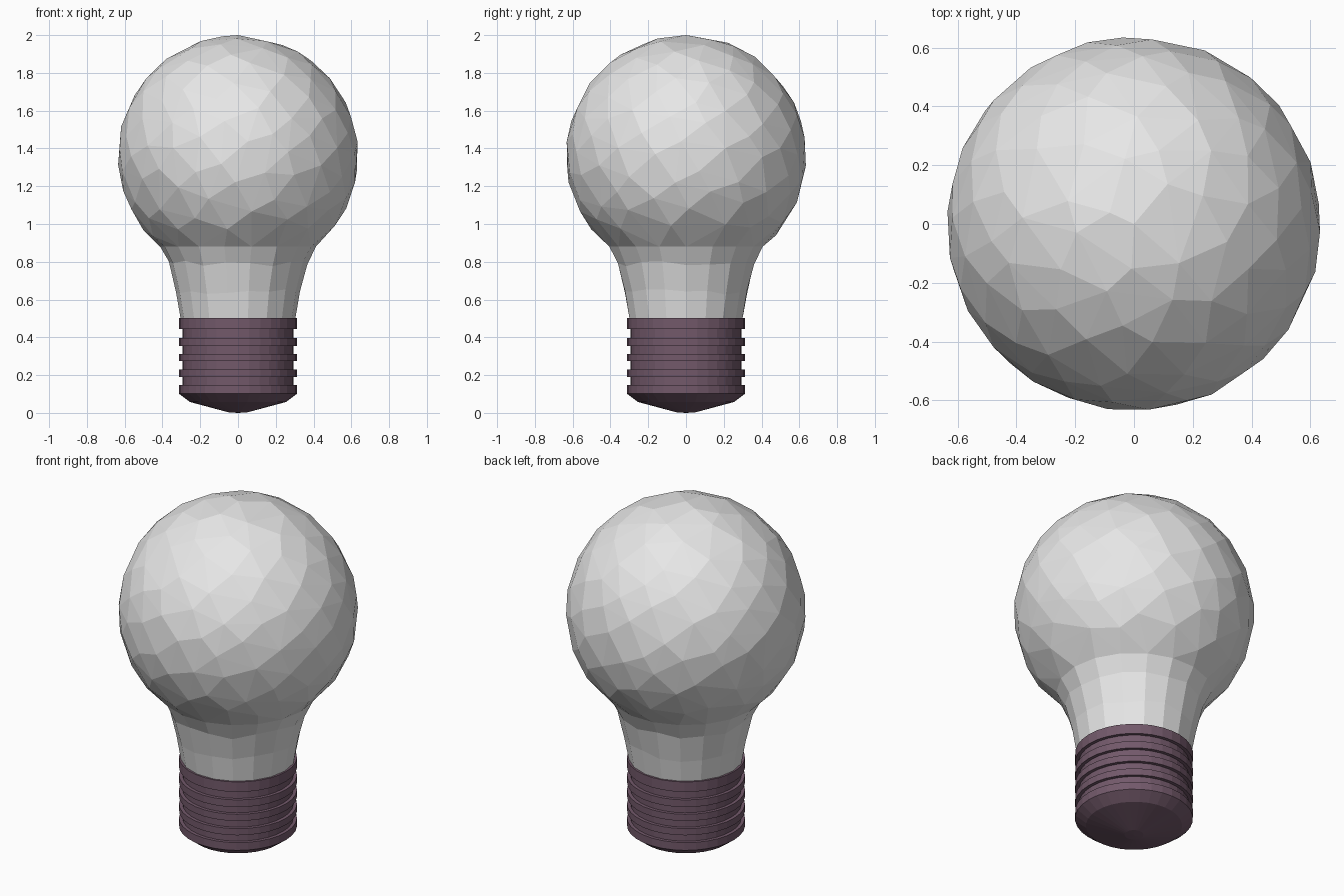
import bpy, bmesh, math, random
from mathutils import Vector

if "Cube" in bpy.data.objects:
    bpy.data.objects.remove(bpy.data.objects["Cube"])

random.seed(4)


def material(name, rgb):
    m = bpy.data.materials.new(name)
    m.diffuse_color = (*rgb, 1)
    m.use_nodes = True
    m.node_tree.nodes["Principled BSDF"].inputs["Base Color"].default_value = m.diffuse_color
    return m


glass = material("pale_grey_glass", (0.8, 0.8, 0.8))
metal = material("plum_metal", (0.17, 0.10, 0.145))


def finish(bm, name, mat):
    bmesh.ops.recalc_face_normals(bm, faces=bm.faces[:])
    me = bpy.data.meshes.new(name)
    bm.to_mesh(me)
    bm.free()
    me.materials.append(mat)
    ob = bpy.data.objects.new(name, me)
    bpy.context.collection.objects.link(ob)
    return ob


def lathe(name, profile, sides, mat, jitter=0.0):
    """Spin (radius, z) points round z; radius 0 closes to a point."""
    bm = bmesh.new()
    rings = []
    for i, (r, z) in enumerate(profile):
        if r == 0:
            rings.append([bm.verts.new((0, 0, z))] * sides)
            continue
        inner = 0 < i < len(profile) - 1
        ring = []
        for k in range(sides):
            a = math.tau * k / sides
            dz = random.uniform(-jitter, jitter) if inner else 0
            ring.append(bm.verts.new((r * math.cos(a), r * math.sin(a), z + dz)))
        rings.append(ring)
    for lo, hi in zip(rings, rings[1:]):
        for k in range(sides):
            n = (k + 1) % sides
            quad = [lo[k], lo[n], hi[n], hi[k]]
            bm.faces.new(list(dict.fromkeys(quad)))
    return finish(bm, name, mat)


# Faceted globe: hull of irregular points on a sphere, open where it meets the neck
R, CZ, NECK_Z, NECK_R, SIDES = 0.638, 1.362, 0.88, 0.412, 18
bm = bmesh.new()
COUNT = 200
for i in range(COUNT):
    z = 1 - 2 * i / (COUNT - 1)
    a = i * math.pi * (3 - math.sqrt(5))
    r = math.sqrt(max(0, 1 - z * z))
    p = Vector((r * math.cos(a), r * math.sin(a), z))
    if i:
        p += Vector([random.uniform(-0.045, 0.045) for _ in range(3)])
    p = p.normalized() * R
    if p.z + CZ > NECK_Z + 0.05:
        bm.verts.new((p.x, p.y, p.z + CZ))
for k in range(SIDES):
    a = math.tau * k / SIDES
    bm.verts.new((NECK_R * math.cos(a), NECK_R * math.sin(a), NECK_Z))
bmesh.ops.convex_hull(bm, input=bm.verts[:])
cap = [f for f in bm.faces if all(v.co.z < NECK_Z + 0.001 for v in f.verts)]
bmesh.ops.delete(bm, geom=cap, context='FACES')
finish(bm, "glass_globe", glass)

# Flared glass neck
lathe("glass_neck", [(0.302, 0.49), (0.328, 0.64), (0.366, 0.79), (NECK_R, NECK_Z)],
      SIDES, glass, 0.015)

# Screw base: tapered tip, then ribs alternating with grooves, closed on top
OUT, IN = 0.313, 0.294
profile = [(0, 0), (0.05, 0.003), (0.255, 0.058), (OUT, 0.102)]
ribs = [(0.102, 0.147), (0.19, 0.229), (0.274, 0.313), (0.355, 0.397), (0.444, 0.502)]
for i, (lo, hi) in enumerate(ribs):
    if i:
        profile += [(IN, lo), (OUT, lo)]
    profile.append((OUT, hi))
    if i < len(ribs) - 1:
        profile.append((IN, hi))
profile.append((0, 0.502))
lathe("screw_base", profile, 32, metal)
